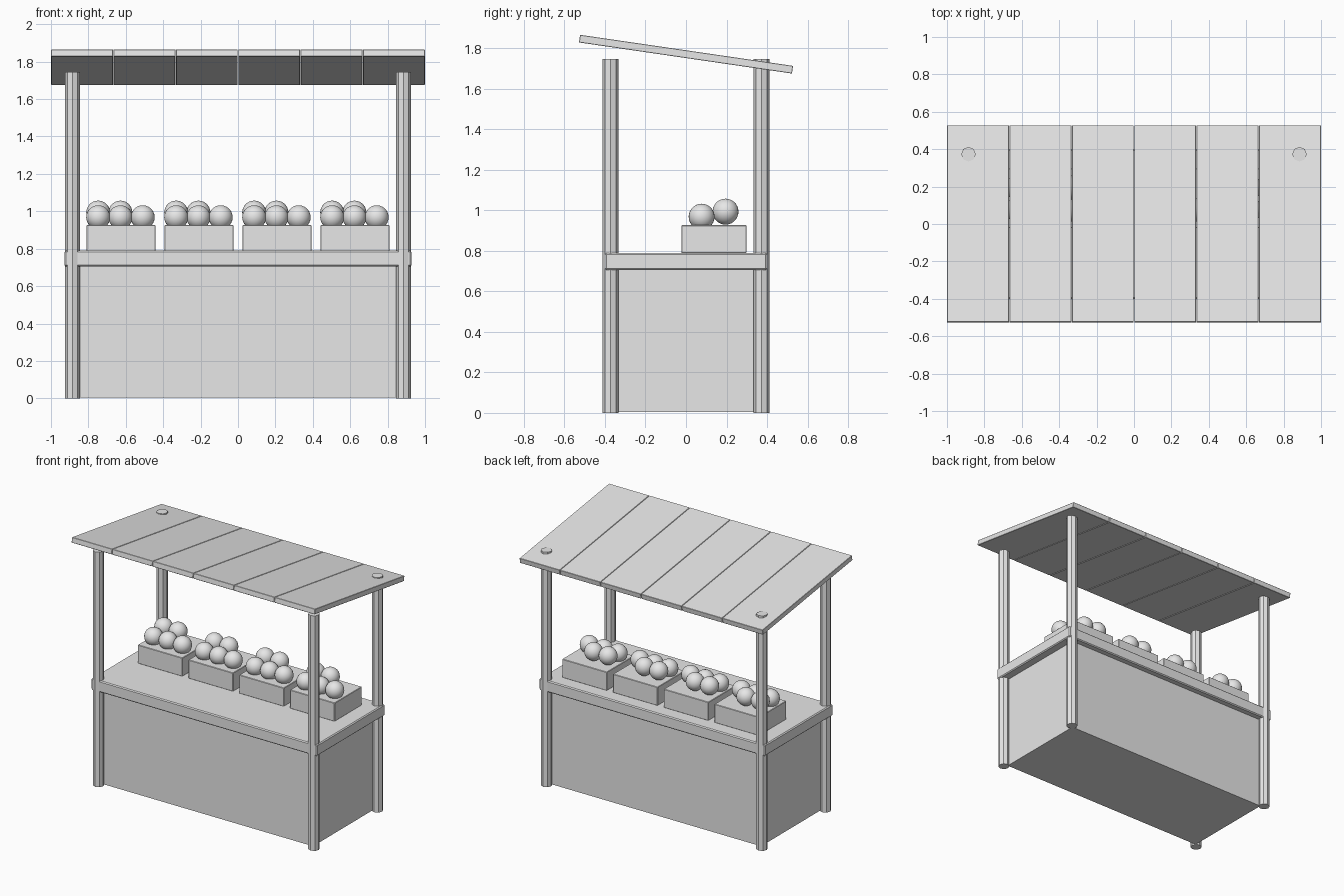
import bpy
import math

if "Cube" in bpy.data.objects:
    bpy.data.objects.remove(bpy.data.objects["Cube"], do_unlink=True)

GREY = (0.8, 0.8, 0.8, 1.0)
grey = bpy.data.materials.new("plain_grey")
grey.use_nodes = True
grey.diffuse_color = GREY
grey.node_tree.nodes["Principled BSDF"].inputs["Base Color"].default_value = GREY


def finish(name):
    obj = bpy.context.object
    obj.name = name
    obj.data.materials.append(grey)
    return obj


def box(name, centre, size, bevel=0.0, tilt=0.0):
    bpy.ops.mesh.primitive_cube_add(size=1, location=centre, rotation=(tilt, 0, 0))
    obj = finish(name)
    obj.scale = size
    bpy.ops.object.transform_apply(location=False, rotation=False, scale=True)
    if bevel:
        mod = obj.modifiers.new("soft_edges", "BEVEL")
        mod.width = bevel
        mod.segments = 1
    return obj


def ball(name, centre, radius):
    bpy.ops.mesh.primitive_uv_sphere_add(segments=24, ring_count=14,
                                         radius=radius, location=centre)
    finish(name)
    bpy.ops.object.shade_smooth()


# Counter: closed body with an overhanging top
box("counter_body", (0, 0, 0.355), (1.73, 0.71, 0.70))
box("counter_top", (0, 0, 0.747), (1.854, 0.80, 0.085), bevel=0.007)

# Eight-sided corner posts
POST_H = 1.745
for side, x in (("left", 0.885), ("right", -0.885)):
    for end, y in (("front", -0.373), ("back", 0.373)):
        bpy.ops.mesh.primitive_cylinder_add(vertices=8, radius=0.039, depth=POST_H,
                                            location=(x, y, POST_H / 2))
        finish(f"{end}_{side}_post")

# Sloping roof of six planks, lower at the back
PLANKS = 6
pitch = 2 / PLANKS
for i in range(PLANKS):
    box(f"roof_plank_{i + 1}", (-1 + pitch * (i + 0.5), 0, 1.77),
        (pitch - 0.003, 1.062, 0.038), bevel=0.002, tilt=-math.radians(8.3))

# Four crates, each holding a front row of three fruits and two behind
for c in range(4):
    cx = (c - 1.5) * 0.417
    box(f"crate_{c + 1}", (cx, 0.138, 0.857), (0.367, 0.32, 0.138), bevel=0.003)
    for i in range(3):
        fx = cx + (i - 1) * 0.119 - 0.003
        ball(f"front_fruit_{c + 1}_{i + 1}", (fx, 0.077, 0.968), 0.064)
        if i < 2:
            ball(f"back_fruit_{c + 1}_{i + 1}", (fx, 0.195, 0.993), 0.064)
